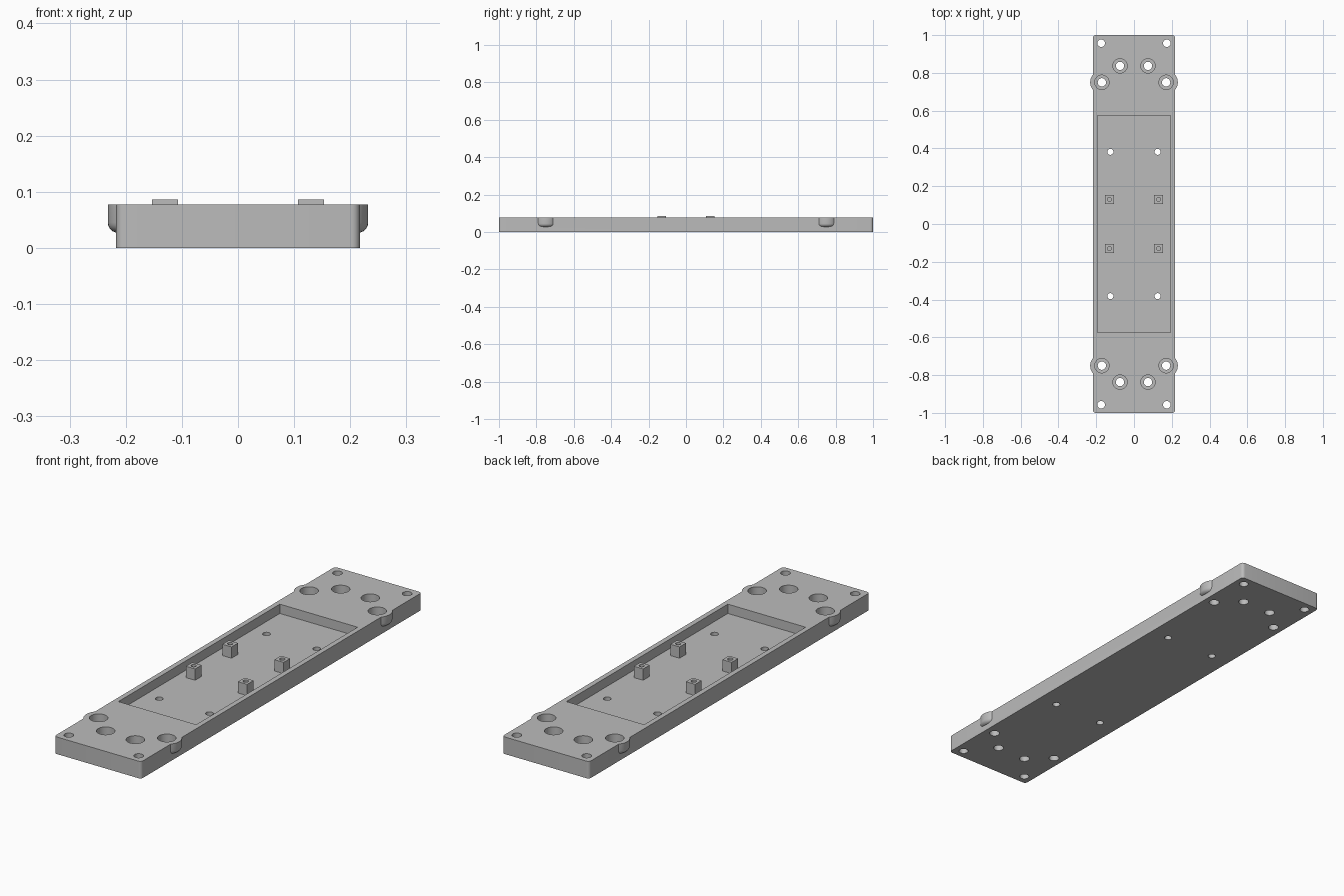
import bpy, bmesh, math

cube = bpy.data.objects.get("Cube")
if cube:
    bpy.data.objects.remove(cube)

TOP, FLOOR = 0.077, 0.035
SIDES = [(sx, sy) for sx in (-1, 1) for sy in (-1, 1)]

grey = bpy.data.materials.new("plain grey")
grey.use_nodes = True
colour = (0.5, 0.5, 0.5, 1)
grey.diffuse_color = colour
grey.node_tree.nodes["Principled BSDF"].inputs["Base Color"].default_value = colour


def finish(name, bm):
    mesh = bpy.data.meshes.new(name)
    bmesh.ops.recalc_face_normals(bm, faces=bm.faces)
    bm.to_mesh(mesh)
    bm.free()
    mesh.materials.append(grey)
    ob = bpy.data.objects.new(name, mesh)
    bpy.context.collection.objects.link(ob)
    return ob


def box(name, x, y, half_x, half_y, z0, z1, corner=0):
    """Box with optionally rounded upright edges."""
    bm = bmesh.new()
    bmesh.ops.create_cube(bm, size=1)
    for v in bm.verts:
        v.co = (x + v.co.x * 2 * half_x, y + v.co.y * 2 * half_y,
                z1 if v.co.z > 0 else z0)
    if corner:
        upright = [e for e in bm.edges
                   if abs(e.verts[0].co.z - e.verts[1].co.z) > 0.01]
        bmesh.ops.bevel(bm, geom=upright, offset=corner, segments=6,
                        profile=0.5, affect='EDGES')
    return finish(name, bm)


def turned(name, spots, profile, steps=40):
    """Solid of revolution from (radius, z) rings, repeated at each spot."""
    bm = bmesh.new()
    for x, y in spots:
        rings = []
        for r, z in profile:
            rings.append([bm.verts.new((x + r * math.cos(i * math.tau / steps),
                                        y + r * math.sin(i * math.tau / steps), z))
                          for i in range(steps)])
        for a, b in zip(rings, rings[1:]):
            for i in range(steps):
                j = (i + 1) % steps
                bm.faces.new((a[i], a[j], b[j], b[i]))
        bm.faces.new(rings[0][::-1])
        bm.faces.new(rings[-1])
    return finish(name, bm)


def combine(target, other, operation):
    """Apply a boolean and discard the helper."""
    other.hide_render = True
    mod = target.modifiers.new("cut", 'BOOLEAN')
    mod.object, mod.operation, mod.solver = other, operation, 'EXACT'
    bpy.context.view_layer.objects.active = target
    bpy.ops.object.modifier_apply(modifier=mod.name)
    bpy.data.objects.remove(other)


def mirrored(x, y):
    return [(sx * x, sy * y) for sx, sy in SIDES]


def hole(spots, radius, z0, z1=0.2):
    return turned("hole_cutter", spots, [(radius, z0), (radius, z1)])


# Base plate with round side bosses
plate = box("base_plate", 0, 0, 0.217, 1, 0, TOP, 0.014)
outer = mirrored(0.17, 0.75)
inner = mirrored(0.074, 0.837)
R, fillet = 0.062, 0.018
curve = [(R - fillet + fillet * math.sin(t * math.pi / 12),
          0.027 + fillet - fillet * math.cos(t * math.pi / 12)) for t in range(7)]
combine(plate, turned("side_bosses", outer, curve + [(R, TOP)]), 'UNION')

# Shallow tray, counterbores and through holes
combine(plate, box("tray_cutter", 0, 0, 0.194, 0.575, FLOOR, 0.2), 'DIFFERENCE')
combine(plate, hole(outer + inner, 0.038, FLOOR), 'DIFFERENCE')
combine(plate, hole(outer + inner, 0.022, -0.1), 'DIFFERENCE')
combine(plate, hole(mirrored(0.174, 0.957), 0.02, -0.1), 'DIFFERENCE')
combine(plate, hole(mirrored(0.125, 0.382), 0.016, -0.1), 'DIFFERENCE')

# Four square standoffs with blind screw holes
parts = [plate]
for sx, sy in SIDES:
    name = ("back" if sy > 0 else "front") + ("_left" if sx > 0 else "_right") + "_standoff"
    x, y = sx * 0.13, sy * 0.13
    post = box(name, x, y, 0.023, 0.023, FLOOR - 0.002, 0.086)
    combine(post, hole([(x, y)], 0.011, FLOOR + 0.005), 'DIFFERENCE')
    parts.append(post)

# Smooth the round walls, keep edges sharp
bpy.ops.object.select_all(action='DESELECT')
for ob in parts:
    ob.select_set(True)
bpy.context.view_layer.objects.active = plate
bpy.ops.object.shade_smooth_by_angle(angle=math.radians(30))
